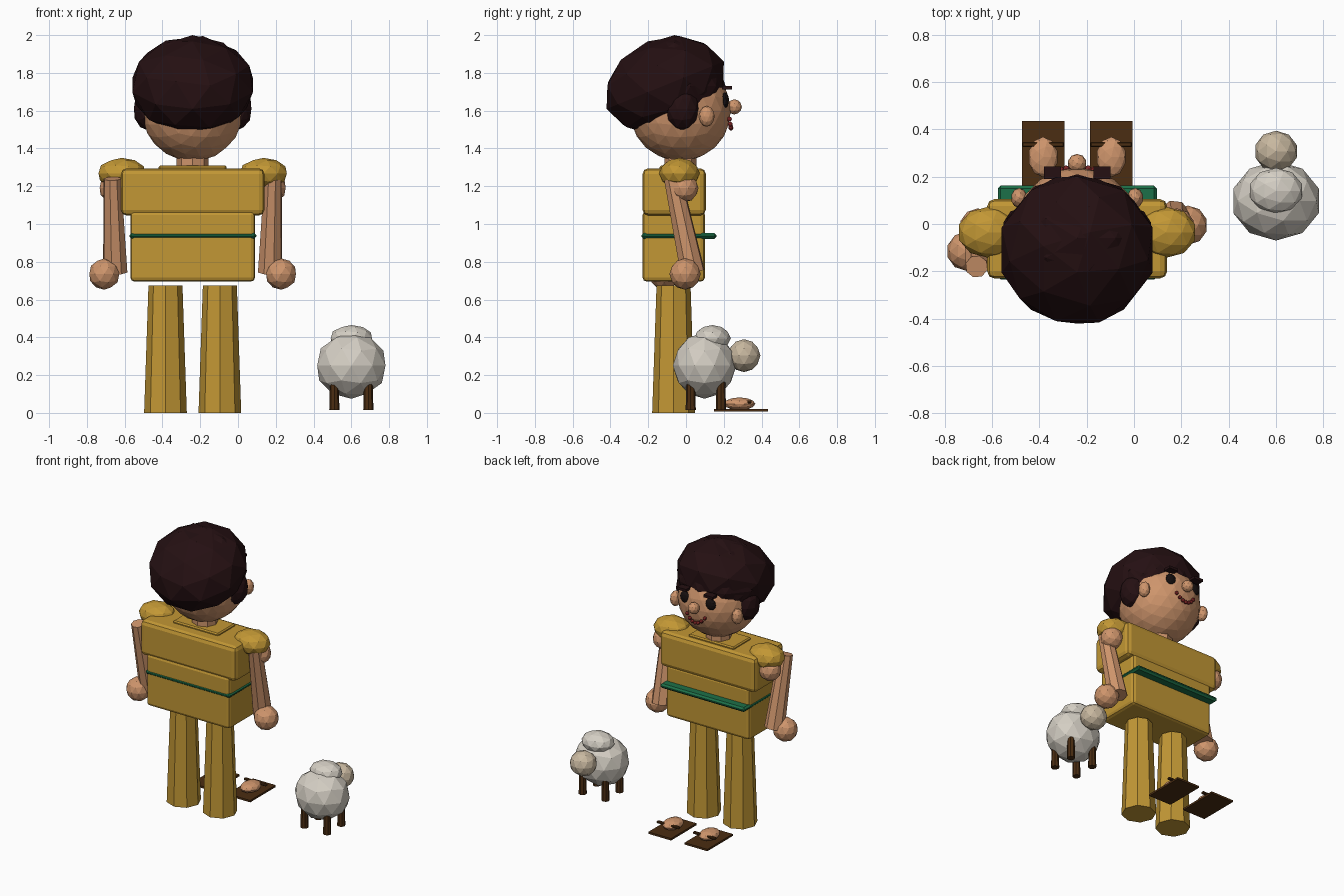
import bpy, bmesh, math
from mathutils import Vector, Matrix

if "Cube" in bpy.data.objects:
    bpy.data.objects.remove(bpy.data.objects["Cube"])

CX = -0.24  # centre line of the figure


def mat(name, r, g, b):
    m = bpy.data.materials.new(name)
    m.diffuse_color = (r, g, b, 1)
    m.use_nodes = True
    m.node_tree.nodes["Principled BSDF"].inputs["Base Color"].default_value = m.diffuse_color
    return m


GOLD = mat("gold cloth", 0.54, 0.31, 0.035)
SKIN = mat("skin", 0.62, 0.30, 0.15)
HAIR = mat("dark hair", 0.018, 0.005, 0.006)
BLACK = mat("eye black", 0.008, 0.005, 0.005)
GREEN = mat("sash green", 0.012, 0.16, 0.065)
BROWN = mat("leather brown", 0.07, 0.026, 0.006)
RED = mat("lip red", 0.27, 0.025, 0.025)
WOOL = mat("wool", 0.66, 0.62, 0.55)
FACE = mat("sheep face", 0.58, 0.48, 0.35)


def finish(bm, name, m):
    bmesh.ops.recalc_face_normals(bm, faces=bm.faces[:])
    me = bpy.data.meshes.new(name)
    bm.to_mesh(me)
    bm.free()
    me.materials.append(m)
    ob = bpy.data.objects.new(name, me)
    bpy.context.collection.objects.link(ob)
    return ob


def ball(name, m, c, r, sub=2, tilt=0):
    """Faceted ellipsoid, r = three radii or one."""
    r = r if isinstance(r, tuple) else (r, r, r)
    bm = bmesh.new()
    bmesh.ops.create_icosphere(bm, subdivisions=sub, radius=1)
    bm.transform(Matrix.Translation(c) @ Matrix.Rotation(math.radians(tilt), 4, 'X')
                 @ Matrix.Diagonal((*r, 1)))
    return finish(bm, name, m)


def box(name, m, lo, hi, bevel=0, seg=2):
    lo, hi = Vector(lo), Vector(hi)
    bm = bmesh.new()
    bmesh.ops.create_cube(bm, size=1)
    bm.transform(Matrix.Translation((lo + hi) / 2) @ Matrix.Diagonal((*(hi - lo), 1)))
    if bevel:
        bmesh.ops.bevel(bm, geom=bm.edges[:], offset=bevel, segments=seg,
                        profile=0.5, affect='EDGES')
    return finish(bm, name, m)


def rod(name, m, a, b, ra, rb, n=8):
    """Tapered prism from point a to point b."""
    a, b = Vector(a), Vector(b)
    d = b - a
    bm = bmesh.new()
    bmesh.ops.create_cone(bm, cap_ends=True, segments=n, radius1=ra, radius2=rb, depth=d.length)
    bm.transform(Matrix.Translation((a + b) / 2) @ Vector((0, 0, 1)).rotation_difference(d).to_matrix().to_4x4())
    return finish(bm, name, m)


# Head, hair and neck
ball("head", SKIN, (CX, -0.03, 1.60), 0.268, 3)
ball("hair", HAIR, (CX, -0.11, 1.735), (0.335, 0.335, 0.25), 2, 22)
ball("hair_crown", HAIR, (CX, -0.06, 1.73), (0.31, 0.27, 0.27))
rod("neck", SKIN, (CX, -0.03, 1.28), (CX, -0.03, 1.40), 0.085, 0.085)
ball("nose", SKIN, (CX, 0.256, 1.62), 0.04)

# Mouth: a smiling row of beads
for i in range(7):
    t = (i - 3) / 3
    ball("mouth_bead", RED, (CX + 0.07 * t, 0.238 - 0.008 * t * t, 1.508 + 0.047 * t * t), 0.013)

# Torso, collar and sash
box("chest", GOLD, (-0.62, -0.23, 1.045), (0.14, 0.105, 1.295), 0.03)
box("waist", GOLD, (-0.57, -0.23, 0.695), (0.09, 0.10, 1.07), 0.022)
box("collar", GOLD, (-0.42, -0.14, 1.28), (-0.06, 0.06, 1.31), 0.008, 1)
box("sash", GREEN, (-0.575, -0.235, 0.921), (0.097, 0.162, 0.953), 0.012, 1)

# Paired parts
for s, side in ((-1, "left"), (1, "right")):
    def X(off):
        return CX + s * off

    ball(side + "_sidelock", HAIR, (X(0.235), -0.02, 1.61), (0.08, 0.09, 0.115))
    ball(side + "_ear", SKIN, (X(0.245), 0.11, 1.57), (0.035, 0.042, 0.055))
    ball(side + "_eye", BLACK, (X(0.10), 0.207, 1.655), (0.04, 0.02, 0.042))
    box(side + "_brow", HAIR, (X(0.105) - 0.036, 0.19, 1.712), (X(0.105) + 0.036, 0.243, 1.73))

    # Arm; the left one hangs further back
    dy = -0.11 if s < 0 else 0
    ball(side + "_sleeve", GOLD, (X(0.375), -0.035, 1.268), (0.13, 0.108, 0.082))
    ball(side + "_shoulder", SKIN, (X(0.42), -0.01, 1.19), 0.076)
    rod(side + "_arm", SKIN, (X(0.425), -0.07 + dy, 1.24), (X(0.41), 0.035 + dy, 0.745), 0.048, 0.067)
    ball(side + "_hand", SKIN, (X(0.468), -0.005 + dy, 0.735), 0.083)

    # Trouser leg, foot and sandal
    lx = X(0.144)
    rod(side + "_leg", GOLD, (lx, -0.066, 0), (lx, -0.066, 0.675), 0.113, 0.09)
    box(side + "_sandal_sole", BROWN, (lx - 0.09, 0.147, 0.007), (lx + 0.09, 0.435, 0.021))
    ball(side + "_foot", SKIN, (lx, 0.283, 0.048), (0.063, 0.085, 0.034))
    box(side + "_sandal_strap", BROWN, (lx - 0.088, 0.325, 0.05), (lx + 0.088, 0.347, 0.066), 0.004, 1)

# Sheep
ball("sheep_body", WOOL, (0.6, 0.098, 0.25), (0.19, 0.168, 0.175))
ball("sheep_wool_tuft", WOOL, (0.6, 0.14, 0.395), (0.115, 0.097, 0.07))
ball("sheep_head", FACE, (0.6, 0.307, 0.303), (0.092, 0.087, 0.087))
for x in (0.51, 0.69):
    for y in (0.025, 0.185):
        rod("sheep_leg", BROWN, (x, y, 0.015), (x, y, 0.17), 0.027, 0.023)
